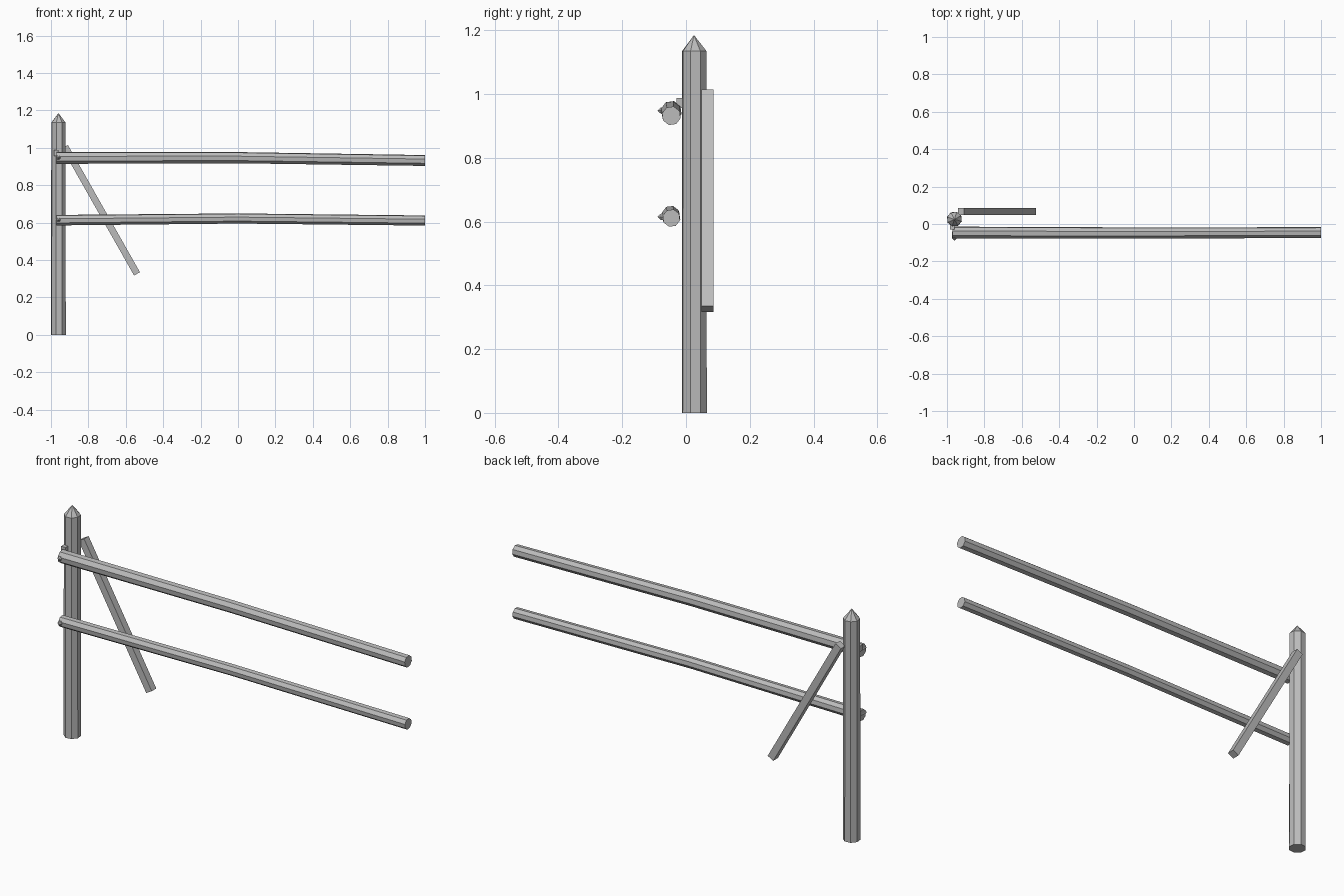
import bpy, bmesh, math
from mathutils import Vector, Matrix

cube = bpy.data.objects.get("Cube")
if cube:
    bpy.data.objects.remove(cube, do_unlink=True)

GREY = (0.5, 0.5, 0.5, 1)
wood = bpy.data.materials.new("grey_wood")
wood.use_nodes = True
wood.diffuse_color = GREY
bsdf = wood.node_tree.nodes["Principled BSDF"]
bsdf.inputs["Base Color"].default_value = GREY
bsdf.inputs["Roughness"].default_value = 0.9


def finish(name, bm):
    bmesh.ops.recalc_face_normals(bm, faces=bm.faces)
    mesh = bpy.data.meshes.new(name)
    bm.to_mesh(mesh)
    bm.free()
    mesh.materials.append(wood)
    obj = bpy.data.objects.new(name, mesh)
    bpy.context.collection.objects.link(obj)
    return obj


def log(name, stations, u, v, turn, sides=8, tip=None):
    """Skin a faceted log through (centre, radius) stations, u and v spanning its section."""
    bm = bmesh.new()
    angles = [math.radians(turn) + math.tau * i / sides for i in range(sides)]
    rings = [[bm.verts.new(Vector(c) + r * (math.cos(a) * Vector(u) + math.sin(a) * Vector(v)))
              for a in angles] for c, r in stations]
    for low, high in zip(rings, rings[1:]):
        for i in range(sides):
            j = (i + 1) % sides
            bm.faces.new((low[i], low[j], high[j], high[i]))
    bm.faces.new(rings[0])
    if tip:
        apex = bm.verts.new(tip)
        for i in range(sides):
            bm.faces.new((rings[-1][i], rings[-1][(i + 1) % sides], apex))
    else:
        bm.faces.new(rings[-1])
    return finish(name, bm)


def box(name, centre, size, rotation=Matrix()):
    bm = bmesh.new()
    bmesh.ops.create_cube(bm, size=1, matrix=Matrix.Translation(centre) @ rotation
                          @ Matrix.Diagonal((*size, 1)))
    return finish(name, bm)


X, Y, Z = (1, 0, 0), (0, 1, 0), (0, 0, 1)

# Pointed upright post
log("post", [((-0.96, 0.026, 0), 0.041), ((-0.96, 0.026, 1.135), 0.04)],
    X, Y, 28, tip=(-0.96, 0.025, 1.185))

# Two slightly bowed rails, each with a pointed nail head at the post
for name, heights, radii in (
        ("upper", (0.946, 0.947, 0.932), (0.033, 0.031, 0.03)),
        ("lower", (0.613, 0.622, 0.611), (0.029, 0.028, 0.028))):
    spots = [(-0.97, -0.046, heights[0]), (0, -0.048, heights[1]), (1, -0.046, heights[2])]
    log(name + "_rail", list(zip(spots, radii)), Y, Z, 30)
    z = heights[0] + 0.002
    log(name + "_nail", [((-0.96, -0.04, z), 0.012), ((-0.96, -0.078, z), 0.012)],
        X, Z, 0, sides=6, tip=(-0.96, -0.09, z))

# Small peg between the post and the upper rail
box("peg", (-0.972, -0.018, 0.972), (0.025, 0.025, 0.03))

# Diagonal brace behind the post
top, bottom = Vector((-0.925, 0.064, 1.006)), Vector((-0.54, 0.07, 0.326))
axis = bottom - top
box("brace", (top + bottom) / 2, (0.036, 0.037, axis.length),
    Matrix.Rotation(math.atan2(-axis.x, -axis.z), 4, "Y"))
